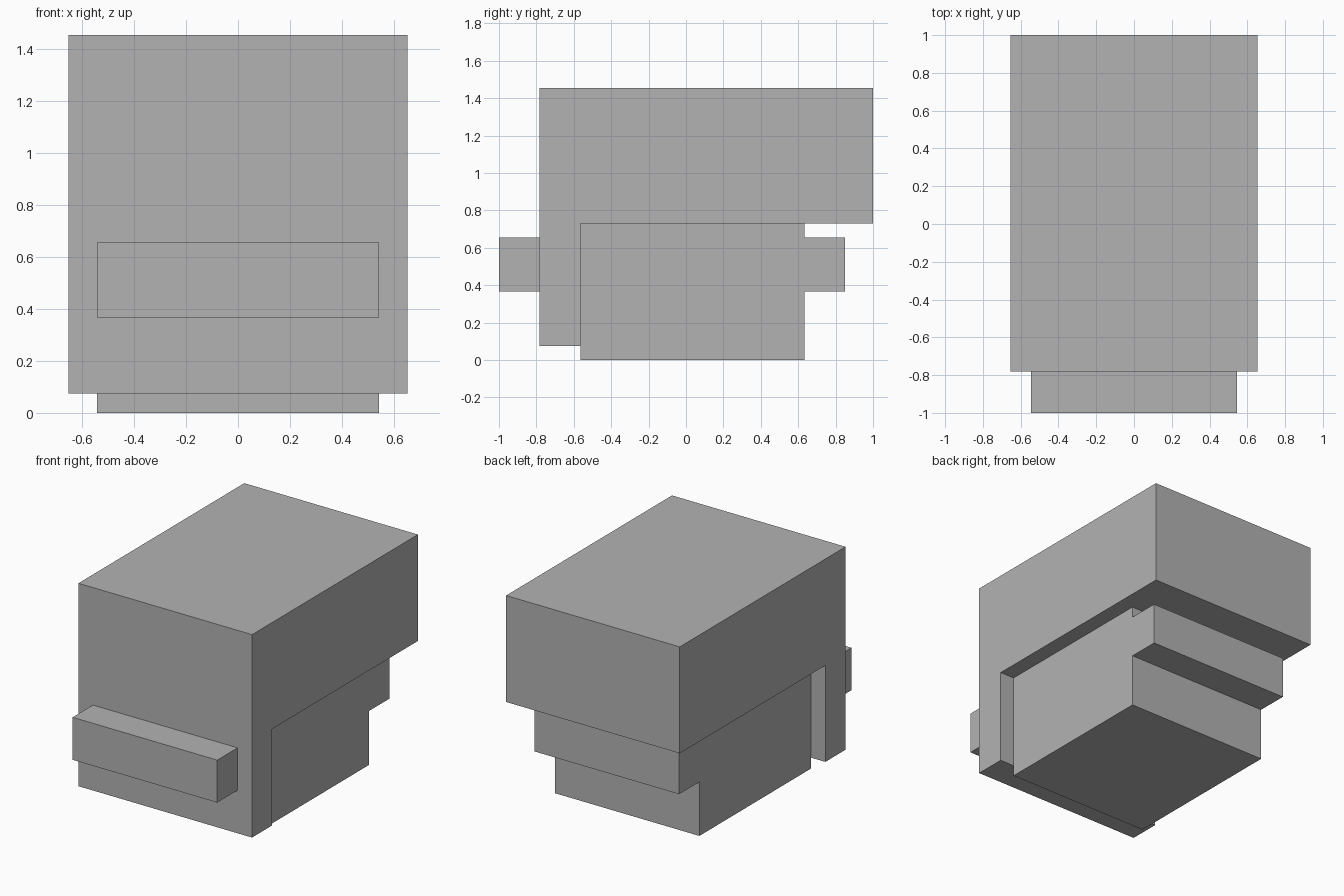
import bpy
import bmesh

cube = bpy.data.objects.get("Cube")
if cube:
    bpy.data.objects.remove(cube, do_unlink=True)

# Single plain grey
grey = bpy.data.materials.new("plain grey")
grey.use_nodes = True
GREY = (0.45, 0.45, 0.45, 1)
grey.diffuse_color = GREY
grey.node_tree.nodes["Principled BSDF"].inputs["Base Color"].default_value = GREY


def extrude_profile(name, profile, half_width):
    """Extrude a side profile of (y, z) points across the width."""
    bm = bmesh.new()
    face = bm.faces.new([bm.verts.new((-half_width, y, z)) for y, z in profile])
    side = bmesh.ops.extrude_face_region(bm, geom=[face])
    moved = [v for v in side["geom"] if isinstance(v, bmesh.types.BMVert)]
    bmesh.ops.translate(bm, verts=moved, vec=(2 * half_width, 0, 0))
    bmesh.ops.recalc_face_normals(bm, faces=bm.faces)
    mesh = bpy.data.meshes.new(name)
    bm.to_mesh(mesh)
    bm.free()
    mesh.materials.append(grey)
    obj = bpy.data.objects.new(name, mesh)
    bpy.context.collection.objects.link(obj)
    return obj


WIDE, NARROW = 0.653, 0.544
FRONT, PANEL_BACK, BASE_BACK = -0.782, -0.565, 0.633
DECK, TOP = 0.731, 1.455
BAR_LOW, BAR_HIGH, BAR_DEPTH = 0.367, 0.656, 0.218

# Upper housing with the front panel hanging down from it
extrude_profile("housing", [
    (FRONT, 0.075), (PANEL_BACK, 0.075), (PANEL_BACK, DECK),
    (1, DECK), (1, TOP), (FRONT, TOP)], WIDE)

# Lower block with the rear ledge stepping out of it
extrude_profile("base_with_rear_ledge", [
    (PANEL_BACK, 0), (BASE_BACK, 0), (BASE_BACK, BAR_LOW),
    (BASE_BACK + BAR_DEPTH, BAR_LOW), (BASE_BACK + BAR_DEPTH, BAR_HIGH),
    (BASE_BACK, BAR_HIGH), (BASE_BACK, DECK), (PANEL_BACK, DECK)], NARROW)

# Bar across the front panel
extrude_profile("front_bar", [
    (-1, BAR_LOW), (FRONT, BAR_LOW), (FRONT, BAR_HIGH), (-1, BAR_HIGH)], NARROW)
